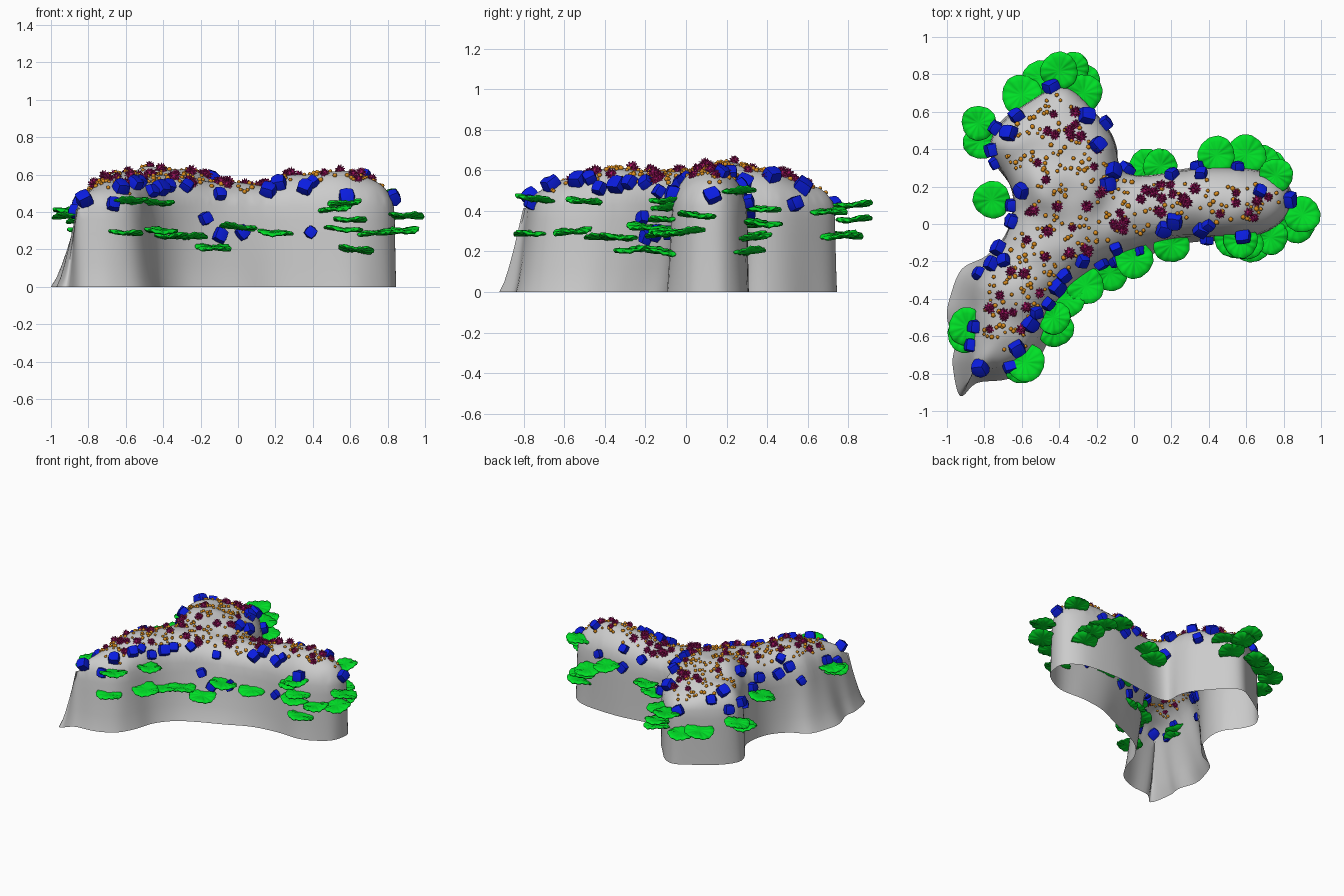
import bpy, bmesh, math, random
from mathutils import Vector, Matrix, noise
from mathutils.bvhtree import BVHTree
from mathutils.geometry import delaunay_2d_cdt

if "Cube" in bpy.data.objects:
    bpy.data.objects.remove(bpy.data.objects["Cube"])

random.seed(7)
RIM = 0.42
# Footprint of the three-armed rock: x, y, inset of the wall at rim height
OUTLINE = [
    (.84, .1, 0), (.83, .2, 0), (.7, .29, 0), (.42, .31, 0), (.2, .285, .01), (.02, .26, .01), (-.08, .29, 0),
    (-.09, .4, 0), (-.13, .5, 0), (-.22, .61, 0), (-.31, .71, 0), (-.4, .745, 0), (-.5, .7, .01),
    (-.69, .57, 0), (-.78, .44, 0), (-.75, .33, .01), (-.66, .2, .01), (-.65, .07, .01), (-.69, -.06, .01),
    (-.79, -.17, .04), (-.92, -.24, .1), (-.98, -.38, .14), (-1.0, -.5, .15), (-.96, -.64, .11),
    (-.97, -.75, .1), (-.93, -.92, .13), (-.84, -.85, .07), (-.68, -.83, .06), (-.54, -.76, .05),
    (-.46, -.63, .05), (-.41, -.48, .06), (-.31, -.36, .07), (-.17, -.28, .09), (.02, -.2, .09),
    (.2, -.12, .06), (.4, -.09, .03), (.62, -.09, .01), (.79, 0, 0)]
# Crest heights: x, y, z
PEAKS = [(.75, .12, .59), (.52, .13, .625), (.33, .12, .6), (.1, .08, .545), (-.1, .08, .56), (-.3, .18, .625),
         (-.46, .2, .645), (-.42, .4, .595), (-.4, .6, .545), (-.65, .42, .58), (-.5, -.02, .585),
         (-.5, -.2, .6), (-.57, -.38, .615), (-.65, -.55, .57), (-.72, -.7, .545)]
# Shelf centres: x, y, z
SHELVES = [
    (-.5, .78, .28), (-.4, .82, .43), (-.33, .83, .36), (-.28, .76, .28), (-.27, .7, .4), (-.6, .69, .29),
    (-.83, .54, .36), (-.82, .44, .3), (-.76, .13, .4), (-.89, -.55, .41), (-.9, -.59, .38), (-.6, -.76, .29),
    (-.58, -.74, .46), (-.42, -.56, .3), (-.43, -.5, .45), (-.37, -.4, .27), (-.26, -.33, .27),
    (-.13, -.26, .21), (.0, -.19, .32), (.2, -.11, .29), (.52, -.08, .42), (.57, -.09, .45), (.6, -.1, .36),
    (.56, -.08, .31), (.63, -.11, .2), (.73, -.07, .29), (.87, 0, .3), (.9, .05, .38), (.44, .37, .41),
    (.6, .37, .34), (.68, .33, .27), (.76, .26, .5), (.72, .3, .2), (.14, .31, .33), (.07, .3, .28)]
# Boulder coral positions seen from above
BOULDERS = [
    (-.45, .75), (-.26, .57), (-.15, .54), (-.62, .57), (-.75, .52), (-.75, .4), (-.66, .48), (-.82, .28),
    (-.59, .18), (-.7, .1), (-.64, .01), (-.75, -.1), (-.75, -.22), (-.69, -.2), (-.82, -.27), (-.84, -.55),
    (-.86, -.65), (-.82, -.76), (-.67, -.75), (-.63, -.66), (-.56, -.53), (-.53, -.47), (-.47, -.42),
    (-.42, -.33), (-.38, -.27), (-.28, -.19), (-.18, -.2), (-.1, -.18), (-.1, -.12), (.02, -.13), (.16, -.02),
    (.22, .02), (.36, -.02), (.4, 0), (.39, -.07), (.58, -.05), (.67, .17), (.82, .13), (.56, .35),
    (.34, .32), (.36, .26), (.2, .28), (-.05, .28), (-.15, .21), (-.12, .28), (-.2, .42)]

def make_object(name, bm, color, angle):
    mesh = bpy.data.meshes.new(name)
    bm.to_mesh(mesh)
    ob = bpy.data.objects.new(name, mesh)
    bpy.context.collection.objects.link(ob)
    if color:
        mat = bpy.data.materials.new(name)
        mat.diffuse_color = (*color, 1)
        mat.use_nodes = True
        mat.node_tree.nodes["Principled BSDF"].inputs["Base Color"].default_value = mat.diffuse_color
        mesh.materials.append(mat)
    bpy.ops.object.select_all(action='DESELECT')
    ob.select_set(True)
    bpy.context.view_layer.objects.active = ob
    bpy.ops.object.shade_smooth_by_angle(angle=math.radians(angle))

def spline(pts, steps):
    out, n = [], len(pts)
    for i in range(n):
        a, b, c, d = (Vector(pts[(i + k) % n]) for k in (-1, 0, 1, 2))
        for t in (s / steps for s in range(steps)):
            out.append(.5 * (2 * b + (c - a) * t + (2 * a - 5 * b + 4 * c - d) * t * t
                             + (3 * b - a - 3 * c + d) * t ** 3))
    return out

# Rock outlines at the ground and at the rim
curve = spline(OUTLINE, 5)
N = len(curve)
base = [p.xy for p in curve]
upper = []
for i, p in enumerate(curve):
    t = (base[(i + 5) % N] - base[i - 5]).normalized()
    upper.append(p.xy - Vector((t.y, -t.x)) * max(p.z, 0))
for _ in range(12):
    upper = [(upper[i - 1] + 2 * upper[i] + upper[(i + 1) % N]) / 4 for i in range(N)]

def inside(p):
    hit = False
    for i in range(N):
        a, b = upper[i - 1], upper[i]
        if (a.y > p.y) != (b.y > p.y) and p.x < a.x + (p.y - a.y) / (b.y - a.y) * (b.x - a.x):
            hit = not hit
    return hit

def crest(p):
    ws = [(1 / ((p.x - x) ** 2 + (p.y - y) ** 2 + .006) ** 2, z) for x, y, z in PEAKS]
    bump = .016 * noise.noise(Vector((p.x * 7, p.y * 7, 3)))
    return sum(w * z for w, z in ws) / sum(w for w, z in ws) + bump

def relax(bm, verts, times):
    for _ in range(times):
        bmesh.ops.smooth_vert(bm, verts=verts, factor=.5, use_axis_x=True, use_axis_y=True, use_axis_z=True)

# Rock: triangulated domed top over curtain walls, open underneath
points, heights = list(upper), [RIM] * N
for iy in range(86):
    for ix in range(96):
        p = Vector((-.98 + ix * .02 + (iy % 2) * .01, -.93 + iy * .02))
        d = min((q - p).length for q in upper) if inside(p) else 0
        if d > .009:
            q = min(d / .2, 1)
            points.append(p)
            heights.append(RIM + (crest(p) - RIM) * (1 - (1 - q) ** 2.2) ** .6)
verts2, _, faces, origin, _, _ = delaunay_2d_cdt(points, [], [list(range(N))], 1, 1e-6)
bm = bmesh.new()
vs, rim = [], {}
for p, o in zip(verts2, origin):
    vs.append(bm.verts.new((p.x, p.y, heights[o[0]] if o else RIM)))
    rim.update({k: vs[-1] for k in o if k < N})
for f in faces:
    bm.faces.new([vs[i] for i in f])
relax(bm, [v for v in bm.verts if not v.is_boundary], 3)
above = [rim[i] for i in range(N)]
for z in (.36, .28, .2, .12, .05, 0):
    ring = [bm.verts.new((*a.lerp(b, (z / RIM) ** .75), z)) for a, b in zip(base, upper)]
    for i in range(N):
        j = (i + 1) % N
        bm.faces.new((above[i], ring[i], ring[j], above[j]))
    above = ring
relax(bm, list(rim.values()), 1)
bmesh.ops.recalc_face_normals(bm, faces=bm.faces)
if sum(f.normal.z * f.calc_area() for f in bm.faces) < 0:
    bmesh.ops.reverse_faces(bm, faces=bm.faces)
bm.normal_update()
tree = BVHTree.FromBMesh(bm)
make_object("rock", bm, None, 60)

def stamp(target, shape, loc, normal, scale):
    temp = bpy.data.meshes.new("temp")
    shape.to_mesh(temp)
    temp.transform(Matrix.Translation(loc) @ normal.to_track_quat('Z', 'Y').to_matrix().to_4x4()
                   @ Matrix.Rotation(random.uniform(0, 6.28), 4, 'Z') @ Matrix.Diagonal((*scale, 1)))
    target.from_mesh(temp)
    bpy.data.meshes.remove(temp)

# Shelf coral: ribbed, wavy discs growing out of the walls
disc, S = bmesh.new(), 48
rows = []
for r, z in ((.35, .008), (.7, .01), (.95, .007), (1, 0), (.96, -.006), (.5, -.012)):
    row = []
    for a in (math.tau * i / S for i in range(S)):
        rr = .1 * r * (1 + .012 * r * math.sin(12 * a) + .03 * math.sin(3 * a))
        wave = r * (.0035 * math.cos(12 * a) + .007 * math.sin(3 * a + 1))
        row.append(disc.verts.new((rr * math.cos(a), rr * math.sin(a), z + wave)))
    rows.append(row)
for a, b in zip(rows, rows[1:]):
    for i in range(S):
        disc.faces.new((a[i - 1], b[i - 1], b[i], a[i]))
for row, z in ((rows[0], .004), (rows[-1], -.014)):
    c = disc.verts.new((0, 0, z))
    for i in range(S):
        disc.faces.new((c, row[i - 1], row[i]))
bmesh.ops.recalc_face_normals(disc, faces=disc.faces)
bm = bmesh.new()
for x, y, z in SHELVES:
    s = random.uniform(.9, 1.08)
    tilt = Vector((random.uniform(-.13, .13), random.uniform(-.13, .13), 1))
    stamp(bm, disc, Vector((x, y, z)), tilt, (s, s, 1))
make_object("shelf_coral", bm, (0, .75, .02), 50)

# Boulder coral: rounded blocky lumps around the rim
bm = bmesh.new()
for x, y in BOULDERS:
    loc, nor, _, _ = tree.ray_cast(Vector((x, y, 2)), Vector((0, 0, -1)))
    if loc is None or loc.z < .27:
        loc, nor, _, _ = tree.find_nearest(Vector((x, y, random.uniform(.38, .5))))
    lump = bmesh.new()
    bmesh.ops.create_cube(lump, size=1.5)
    bmesh.ops.subdivide_edges(lump, edges=list(lump.edges), cuts=1, smooth=.25, use_grid_fill=True)
    for v in lump.verts:
        v.co *= random.uniform(.92, 1.08)
    s = random.uniform(.032, .046)
    stamp(bm, lump, loc + nor * .012, nor, (s, s, s))
    lump.free()
make_object("boulder_coral", bm, (.003, .012, .75), 35)

# Spiky coral and small polyps scattered over the top
def scatter(name, shape, count, size, slope, color, angle):
    bm, placed = bmesh.new(), 0
    while placed < count:
        start = Vector((random.uniform(-.95, .85), random.uniform(-.85, .75), 2))
        loc, nor, _, _ = tree.ray_cast(start, Vector((0, 0, -1)))
        if loc and loc.z > .45 and nor.z > slope:
            s = random.uniform(*size)
            stamp(bm, shape, loc + nor * s * .3, nor, (s, s, s))
            placed += 1
    make_object(name, bm, color, angle)

spiky, bud = bmesh.new(), bmesh.new()
bmesh.ops.create_icosphere(spiky, subdivisions=2, radius=.65)
for v in bmesh.ops.poke(spiky, faces=list(spiky.faces)[::2])['verts']:
    v.co = v.co.normalized() * 1.1
bmesh.ops.create_icosphere(bud, subdivisions=1, radius=1)
scatter("spiky_coral", spiky, 62, (.024, .034), .75, (.42, .008, .14), 20)
scatter("polyps", bud, 300, (.009, .015), .7, (.72, .27, .012), 60)
